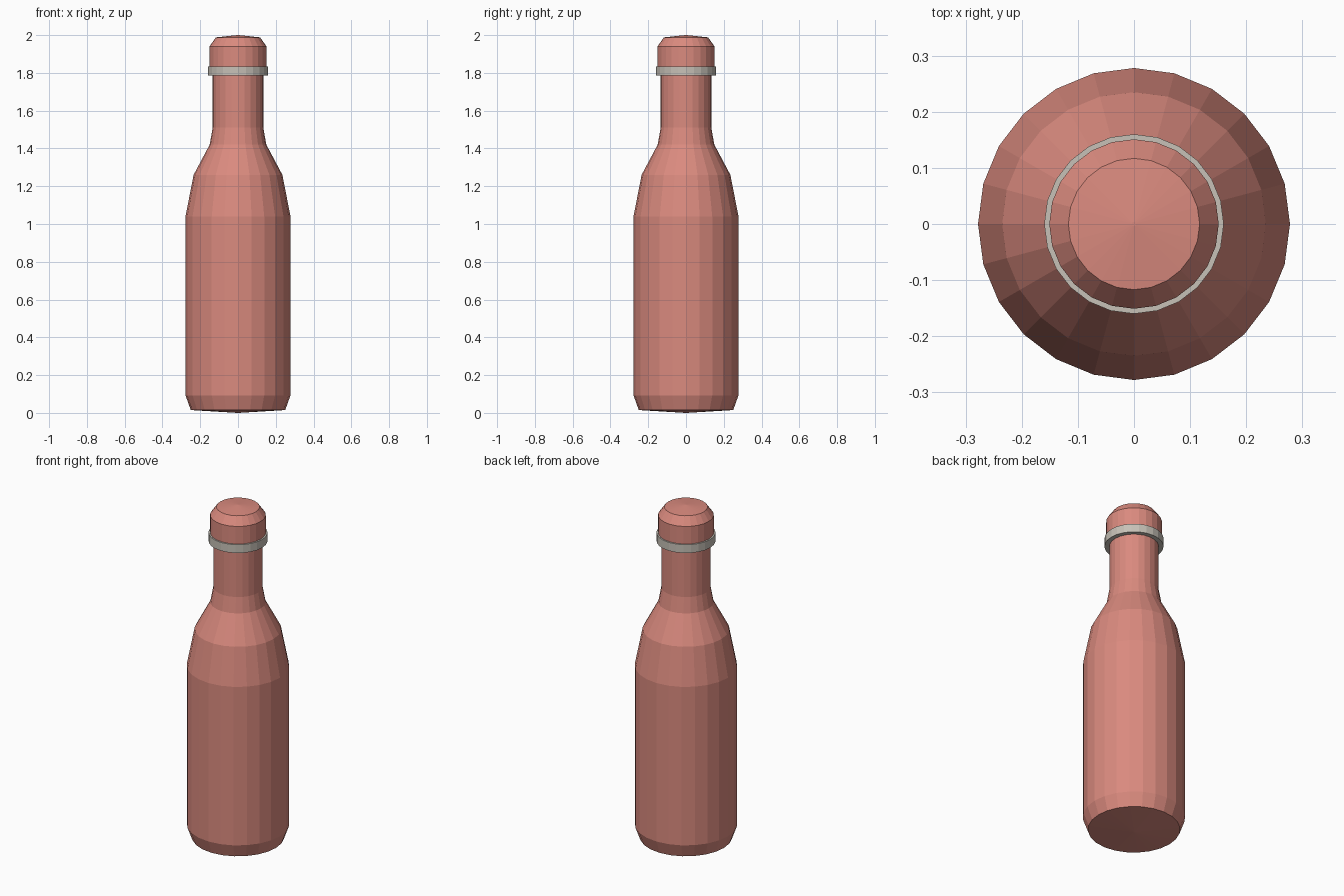
import bpy, math

if "Cube" in bpy.data.objects:
    bpy.data.objects.remove(bpy.data.objects["Cube"])

SIDES = 24


def material(name, rgb):
    m = bpy.data.materials.new(name)
    m.diffuse_color = (*rgb, 1.0)
    m.use_nodes = True
    m.node_tree.nodes["Principled BSDF"].inputs["Base Color"].default_value = m.diffuse_color
    return m


def lathe(name, profile, mat, closed=False):
    """Revolve (radius, height) points around z; open profiles get end caps."""
    verts = [(r * math.cos(2 * math.pi * i / SIDES), r * math.sin(2 * math.pi * i / SIDES), z)
             for r, z in profile for i in range(SIDES)]
    n = len(profile)
    faces = []
    for k in range(n if closed else n - 1):
        a, b = k * SIDES, ((k + 1) % n) * SIDES
        for i in range(SIDES):
            j = (i + 1) % SIDES
            faces.append((a + i, a + j, b + j, b + i))
    if not closed:
        faces.append(tuple(reversed(range(SIDES))))
        faces.append(tuple(range((n - 1) * SIDES, n * SIDES)))
    mesh = bpy.data.meshes.new(name)
    mesh.from_pydata(verts, [], faces)
    mesh.materials.append(mat)
    obj = bpy.data.objects.new(name, mesh)
    bpy.context.collection.objects.link(obj)
    return obj


pink = material("salmon_pink", (0.70, 0.255, 0.21))
grey = material("warm_grey", (0.57, 0.535, 0.475))

# Bottle body: chamfered foot, straight wall, shoulder and neck
lathe("bottle_body", [
    (0.004, 0.0), (0.25, 0.015), (0.278, 0.093), (0.278, 1.04),
    (0.235, 1.26), (0.15, 1.42), (0.134, 1.51), (0.134, 1.81),
], pink)

# Bottle cap with bevelled, slightly domed top
lathe("bottle_cap", [
    (0.151, 1.80), (0.151, 1.94), (0.117, 1.988), (0.004, 2.0),
], pink)

# Collar ring under the cap
lathe("collar_ring", [
    (0.125, 1.785), (0.16, 1.785), (0.16, 1.835), (0.125, 1.835),
], grey, closed=True)
